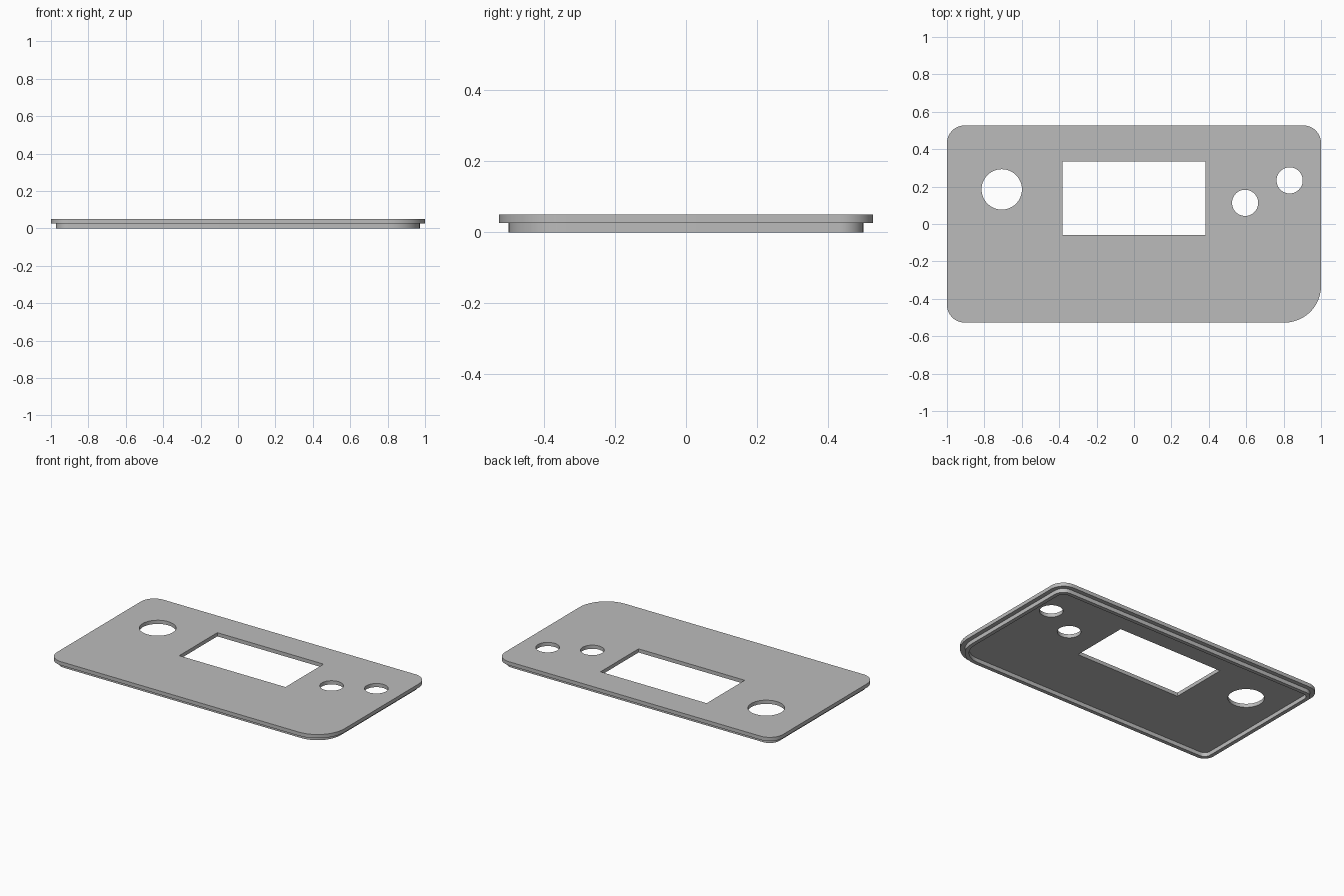
import bpy
from math import sin, cos, pi, radians

cube = bpy.data.objects.get("Cube")
if cube:
    bpy.data.objects.remove(cube, do_unlink=True)

HALF_X, HALF_Y = 1.0, 0.527
STEP, TOP = 0.026, 0.05
LEDGE, WALL = 0.028, 0.025

grey = bpy.data.materials.new("plain grey")
grey.use_nodes = True
colour = (0.5, 0.5, 0.5, 1)
grey.diffuse_color = colour
grey.node_tree.nodes["Principled BSDF"].inputs["Base Color"].default_value = colour


def arc(cx, cy, r, start, sweep, steps):
    return [(cx + r * cos(start + sweep * i / steps),
             cy + r * sin(start + sweep * i / steps)) for i in range(steps + 1)]


def circle(cx, cy, r):
    return arc(cx, cy, r, 0, 2 * pi, 48)[:-1]


def panel_outline(inset):
    """Rounded rectangle whose front left corner has a larger radius."""
    pts = []
    for i, (sx, sy, r) in enumerate([(1, 1, 0.095), (-1, 1, 0.095),
                                     (-1, -1, 0.095), (1, -1, 0.195)]):
        pts += arc(sx * (HALF_X - r), sy * (HALF_Y - r), r - inset,
                   i * pi / 2, pi / 2, 12)
    return pts


def flat_part(name, loops, z0, z1):
    """Extrude nested outlines; inner loops become openings."""
    curve = bpy.data.curves.new(name + " profile", 'CURVE')
    curve.dimensions = '2D'
    curve.fill_mode = 'BOTH'
    curve.extrude = (z1 - z0) / 2
    for pts in loops:
        spline = curve.splines.new('POLY')
        spline.points.add(len(pts) - 1)
        for p, (x, y) in zip(spline.points, pts):
            p.co = (x, y, 0, 1)
        spline.use_cyclic_u = True
    obj = bpy.data.objects.new(name, curve)
    bpy.context.collection.objects.link(obj)
    obj.location.z = (z0 + z1) / 2
    obj.data.materials.append(grey)
    # Turn the profile into a welded mesh
    bpy.ops.object.select_all(action='DESELECT')
    obj.select_set(True)
    bpy.context.view_layer.objects.active = obj
    bpy.ops.object.convert(target='MESH')
    obj = bpy.context.view_layer.objects.active
    bpy.ops.object.mode_set(mode='EDIT')
    bpy.ops.mesh.select_all(action='SELECT')
    bpy.ops.mesh.remove_doubles(threshold=0.0001)
    bpy.ops.mesh.normals_make_consistent(inside=False)
    bpy.ops.object.mode_set(mode='OBJECT')
    bpy.ops.object.shade_smooth_by_angle(angle=radians(30))
    return obj


# Face plate with a window and three round holes
window = [(-0.382, -0.058), (0.382, -0.058), (0.382, 0.333), (-0.382, 0.333)]
flat_part("face_plate", [panel_outline(0), window,
                         circle(-0.707, 0.185, 0.108),
                         circle(0.594, 0.113, 0.07),
                         circle(0.832, 0.233, 0.07)], STEP, TOP)

# Thin locating rim under the plate
flat_part("locating_rim", [panel_outline(LEDGE), panel_outline(LEDGE + WALL)], 0, STEP)
